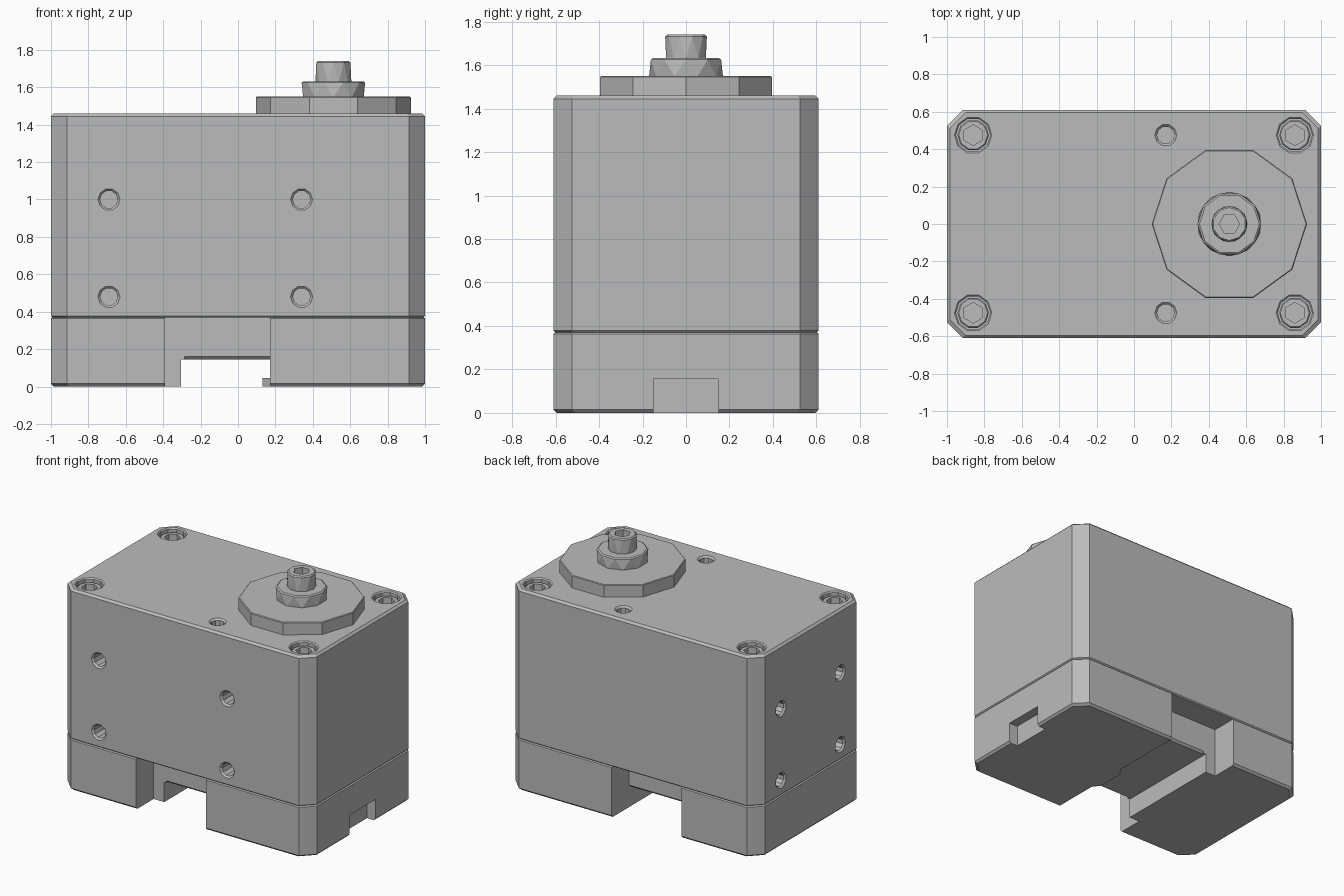
import bpy, bmesh, math
from math import radians
from mathutils import Matrix, Vector

cube = bpy.data.objects.get("Cube")
if cube:
    bpy.data.objects.remove(cube)

grey = bpy.data.materials.new("machined grey")
grey.use_nodes = True
grey.diffuse_color = (0.5, 0.5, 0.5, 1)
grey.node_tree.nodes["Principled BSDF"].inputs["Base Color"].default_value = (0.5, 0.5, 0.5, 1)


def solid(name, points, matrix=Matrix()):
    """Convex solid spanned by the given points."""
    bm = bmesh.new()
    verts = [bm.verts.new(matrix @ Vector(p)) for p in points]
    hull = bmesh.ops.convex_hull(bm, input=verts)
    spare = set(hull["geom_interior"] + hull["geom_unused"])
    bmesh.ops.delete(bm, geom=[v for v in spare if isinstance(v, bmesh.types.BMVert)], context="VERTS")
    bmesh.ops.dissolve_limit(bm, angle_limit=radians(0.5), verts=bm.verts[:], edges=bm.edges[:])
    bmesh.ops.recalc_face_normals(bm, faces=bm.faces[:])
    mesh = bpy.data.meshes.new(name)
    bm.to_mesh(mesh)
    bm.free()
    mesh.materials.append(grey)
    ob = bpy.data.objects.new(name, mesh)
    bpy.context.collection.objects.link(ob)
    return ob


def ring(radius, z, sides=10, turn=0):
    return [(radius * math.cos(radians(turn) + math.tau * i / sides),
             radius * math.sin(radians(turn) + math.tau * i / sides), z) for i in range(sides)]


def box(name, lo, hi):
    return solid(name, [(x, y, z) for x in (lo[0], hi[0]) for y in (lo[1], hi[1]) for z in (lo[2], hi[2])])


def prism(name, outline, z0, z1):
    return solid(name, [(x, y, z) for x, y in outline for z in (z0, z1)])


def clipped_block(name, layers):
    """Block with clipped corners, stacked from (z, inset) layers."""
    points = []
    for z, inset in layers:
        a, b, c = 1 - inset, 0.61 - inset, 0.085
        for sx in (-1, 1):
            for sy in (-1, 1):
                points += [(sx * a, sy * (b - c), z), (sx * (a - c), sy * b, z)]
    return solid(name, points)


def cut(target, cutters):
    """Subtract every cutter, then throw the cutters away."""
    for c in cutters:
        c.hide_render = True
        mod = target.modifiers.new("cut", "BOOLEAN")
        mod.operation, mod.solver, mod.object = "DIFFERENCE", "EXACT", c
    graph = bpy.context.evaluated_depsgraph_get()
    mesh = bpy.data.meshes.new_from_object(target.evaluated_get(graph))
    target.modifiers.clear()
    target.data = mesh
    mesh.materials.clear()
    mesh.materials.append(grey)
    for c in cutters:
        bpy.data.objects.remove(c)


def hole(matrix, radius, depth, chamfer=0.012):
    """Cutters for a blind hole with a countersunk mouth; local +z points out."""
    return [solid("hole_cutter", ring(radius, -depth) + ring(radius, 0.05), matrix),
            solid("mouth_cutter", ring(radius, -chamfer) + ring(radius + 2 * chamfer, chamfer), matrix)]


# Upper housing with mounting holes and screw counterbores
housing = clipped_block("upper_housing", [(0.37, 0.008), (0.378, 0), (1.445, 0), (1.46, 0.015)])
cutters = []
face_front = Matrix.Rotation(radians(90), 4, "X")
face_side = Matrix.Rotation(radians(-90), 4, "Y")
for z in (0.48, 1.0):
    for x in (-0.69, 0.34):
        cutters += hole(Matrix.Translation((x, -0.61, z)) @ face_front, 0.047, 0.15)
    for y in (-0.34, 0.34):
        cutters += hole(Matrix.Translation((-1, y, z)) @ face_side, 0.047, 0.15)
for y in (-0.475, 0.475):
    cutters += hole(Matrix.Translation((0.17, y, 1.46)), 0.047, 0.15)
    for x in (-0.86, 0.86):
        cutters += hole(Matrix.Translation((x, y, 1.46)), 0.092, 0.12, 0.008)
cut(housing, cutters)

# Lower base: front and back notches, clipped pocket, side slot
base = clipped_block("lower_base", [(0, 0.015), (0.015, 0), (0.364, 0), (0.37, 0.008)])
cutters = [box("notch_cutter", (-0.39, -0.8, -0.1), (0.17, -0.41, 0.5)),
           box("notch_cutter", (-0.39, 0.41, -0.1), (0.17, 0.8, 0.5)),
           box("slot_cutter", (0.93, -0.15, -0.1), (1.2, 0.15, 0.155)),
           prism("pocket_cutter", [(0.17, -0.43), (0.17, 0.43), (-0.305, 0.43), (-0.155, 0.28),
                                   (-0.155, -0.28), (-0.305, -0.43)], -0.1, 0.145)]
for y in (-0.41, 0.41):
    cutters.append(solid("edge_cutter", [(x, y + dy, 0.145 + dz) for x in (-0.285, 0.17)
                                         for dy, dz in ((0.015, 0), (-0.015, 0), (0, 0.015), (0, -0.015))]))
cut(base, cutters)
prism("pocket_ledge", [(0.18, -0.27), (0.13, -0.2), (0.13, 0), (0.18, 0.08)], 0.0, 0.045)

# Socket-head screws sunk in the corners
for name, x, y in (("front_left", 0.86, -0.475), ("front_right", -0.86, -0.475),
                   ("back_left", 0.86, 0.475), ("back_right", -0.86, 0.475)):
    place = Matrix.Translation((x, y, 1.435))
    screw = solid(name + "_screw", ring(0.084, -0.1) + ring(0.084, -0.008) + ring(0.077, 0), place)
    cut(screw, [solid("socket_cutter", ring(0.055, -0.05, 6, 30) + ring(0.055, 0.05, 6, 30), place)])

# Output flange, faceted collar and socketed shaft
place = Matrix.Translation((0.51, 0, 0))
solid("output_flange", ring(0.415, 1.455) + ring(0.415, 1.545) + ring(0.41, 1.55), place)
solid("shaft_collar", ring(0.17, 1.548, turn=90) + ring(0.17, 1.625) + ring(0.16, 1.632), place)
shaft = solid("output_shaft", ring(0.096, 1.63) + ring(0.096, 1.732, turn=90) + ring(0.088, 1.74, turn=90), place)
cut(shaft, [solid("socket_cutter", ring(0.055, 1.68, 6) + ring(0.055, 1.8, 6), place)])
